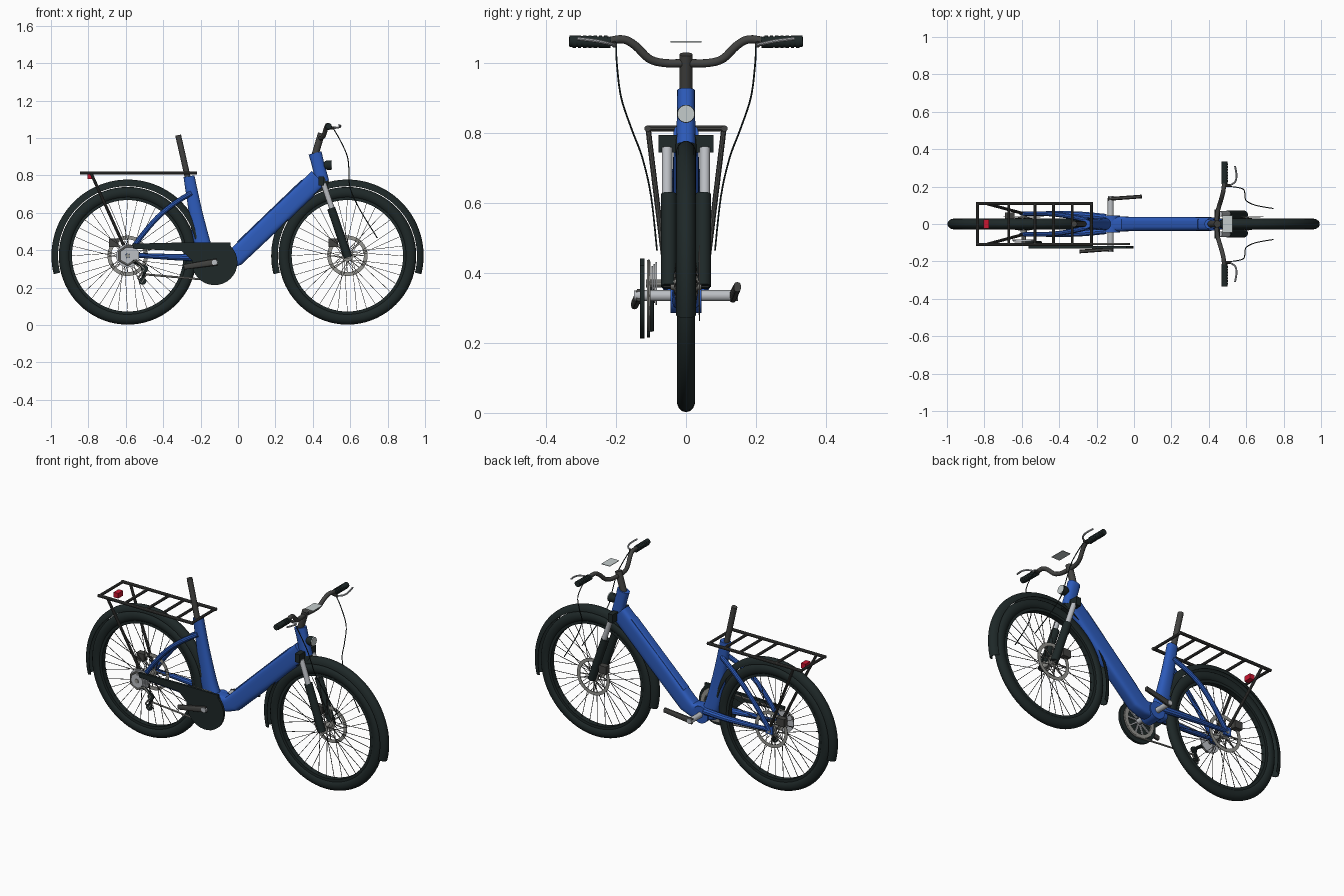
import bpy, bmesh, math
from mathutils import Vector

if "Cube" in bpy.data.objects:
    bpy.data.objects.remove(bpy.data.objects["Cube"])


def material(name, *rgb):
    m = bpy.data.materials.new(name)
    m.use_nodes = True
    m.diffuse_color = (*rgb, 1)
    m.node_tree.nodes["Principled BSDF"].inputs["Base Color"].default_value = (*rgb, 1)
    return m


BLUE = material("frame blue", .026, .105, .5)
BLACK = material("rubber black", .013, .021, .021)
DARK = material("dark grey metal", .055, .055, .052)
STEEL = material("steel grey", .3, .3, .28)
SILVER = material("silver", .5, .52, .55)
GLASS = material("pale glass", .55, .6, .6)
RED = material("lamp red", .6, .008, .03)
made = []


def finish(name, bm, mat):
    bmesh.ops.recalc_face_normals(bm, faces=bm.faces)
    mesh = bpy.data.meshes.new(name)
    bm.to_mesh(mesh)
    bm.free()
    mesh.materials.append(mat)
    ob = bpy.data.objects.new(name, mesh)
    bpy.context.collection.objects.link(ob)
    made.append(ob)


def skin(bm, rings, closed):
    """Join rings of points into a tube, capped when open."""
    rings = [[bm.verts.new(p) for p in ring] for ring in rings]
    n = len(rings[0])
    for a, b in zip(rings, rings[1:] + (rings[:1] if closed else [])):
        for i in range(n):
            j = (i + 1) % n
            bm.faces.new((a[i], a[j], b[j], b[i]))
    if not closed:
        bm.faces.new(rings[0])
        bm.faces.new(rings[-1])


def rounded(rows, steps):
    """Catmull-Rom interpolation of point and radius rows."""
    out = []
    for i in range(len(rows) - 1):
        p, q = rows[max(i - 1, 0)], rows[i]
        r, s = rows[i + 1], rows[min(i + 2, len(rows) - 1)]
        for k in range(steps):
            t = k / steps
            out.append([.5 * (2*b + (c-a)*t + (2*a-5*b+4*c-d)*t*t + (3*b-a-3*c+d)*t**3)
                        for a, b, c, d in zip(p, q, r, s)])
    return out + [rows[-1]]


def add_sweep(bm, path, rad, sides=10, steps=0, power=1, closed=False):
    rads = rad if isinstance(rad, list) else [rad] * len(path)
    rows = [[*p, *(r if isinstance(r, tuple) else (r, r))] for p, r in zip(path, rads)]
    if steps:
        rows = rounded(rows, steps)
    pts = [Vector(r[:3]) for r in rows]
    n = len(pts)
    u, rings = None, []
    for i, p in enumerate(pts):
        if closed:
            t = pts[(i + 1) % n] - pts[i - 1]
        else:
            t = pts[min(i + 1, n - 1)] - pts[max(i - 1, 0)]
        t.normalize()
        if u is None:
            u = Vector((0, 1, 0)) if abs(t.y) < .9 else Vector((1, 0, 0))
        u = (u - t * u.dot(t)).normalized()
        v = t.cross(u)
        ring = []
        for k in range(sides):
            a = math.tau * (k + .5) / sides
            c, s = (math.copysign(abs(f) ** power, f) for f in (math.cos(a), math.sin(a)))
            ring.append(p + u * c * rows[i][3] + v * s * rows[i][4])
        rings.append(ring)
    skin(bm, rings, closed)


def sweep(name, path, rad, mat, **kw):
    bm = bmesh.new()
    add_sweep(bm, path, rad, **kw)
    finish(name, bm, mat)


def box(name, c, size, mat):
    x, y, z = c
    h = size[2] / 2
    sweep(name, [(x, y, z - h), (x, y, z + h)], (size[1] * .707, size[0] * .707), mat, sides=4)


def revolve(name, profile, x, z, mat, start=0, end=360, segs=72):
    """Spin a closed (radius, y) profile about an axle along y."""
    full = end - start == 360
    bm = bmesh.new()
    angles = [math.radians(start + (end - start) * i / segs) for i in range(segs + (not full))]
    skin(bm, [[(x + r * math.cos(a), y, z + r * math.sin(a)) for r, y in profile]
              for a in angles], full)
    finish(name, bm, mat)


def ring(name, r0, r1, y, half, x, z, mat, segs=48):
    revolve(name, [(r0, y - half), (r1, y - half), (r1, y + half), (r0, y + half)], x, z, mat, segs=segs)


def polar(x, z, r, a, y):
    return (x + r * math.cos(a), y, z + r * math.sin(a))


def arms(name, count, r0, r1, y0, y1, x, z, twist, rad, mat):
    bm = bmesh.new()
    for i in range(count):
        a = math.tau * i / count
        side = 1 if i % 2 else -1
        turn = twist if i % 4 < 2 else -twist
        add_sweep(bm, [polar(x, z, r0, a + turn, y0 * side if y1 == 0 else y0),
                       polar(x, z, r1, a, y1)], rad, sides=4)
    finish(name, bm, mat)


# Wheels, mudguards and brake discs
HUB = .37
for label, cx, guard_start in (("front", .585, -14), ("rear", -.59, 14)):
    circle = [math.tau * i / 14 for i in range(14)]
    revolve(label + "_tyre", [(.337 + .031 * math.cos(a), .026 * math.sin(a)) for a in circle], cx, HUB, BLACK)
    ring(label + "_rim", .298, .322, 0, .016, cx, HUB, BLACK, 72)
    ring(label + "_hub", .006, .018, 0, .045, cx, HUB, STEEL, 20)
    for s in (-.032, .032):
        ring(label + "_hub_flange", .01, .03, s, .003, cx, HUB, STEEL, 24)
    arms(label + "_spokes", 36, .028, .3, .032, 0, cx, HUB, .7, .0017, DARK)
    fan = [math.radians(-90 + 20 * i) for i in range(10)]
    outer = [(.372 + .036 * math.cos(a), .029 * math.sin(a)) for a in fan]
    inner = [(.372 + .032 * math.cos(a), .026 * math.sin(a)) for a in reversed(fan)]
    revolve(label + "_mudguard", outer + inner, cx, HUB, BLACK, guard_start, 194, 60)
    ring(label + "_brake_disc", .088, .108, .038, .0015, cx, HUB, STEEL)
    arms(label + "_disc_arms", 8, .02, .09, .038, .038, cx, HUB, .4, .0035, STEEL)
    box(label + "_brake_caliper", (cx - .075, .045, .44), (.05, .035, .045), DARK)

# Axles: the rear one carries the sprockets
sweep("front_axle", [(.585, -.065, HUB), (.585, .065, HUB)], .01, STEEL)
sweep("rear_axle", [(-.59, -.115, HUB), (-.59, .065, HUB)], .012, STEEL)

# Main frame
sweep("down_tube", [(-.2, 0, .35), (-.13, 0, .34), (-.06, 0, .338), (-.015, 0, .36), (.2, 0, .566), (.43, 0, .785)],
      [(.035, .035), (.04, .045), (.04, .042), (.038, .05), (.038, .053), (.036, .052)],
      BLUE, sides=24, power=.5)
sweep("battery_cover", [(.0, 0, .44), (.345, 0, .771)], (.026, .008), BLUE, sides=12, power=.5)
sweep("seat_tube", [(-.262, 0, .795), (-.23, 0, .62), (-.19, 0, .43), (-.16, 0, .34)],
      [(.024, .03), (.026, .036), (.032, .046), (.035, .05)], BLUE, sides=16, steps=4, power=.8)
sweep("bottom_bracket", [(-.125, -.045, .335), (-.125, .045, .335)], .05, BLUE, sides=24)
sweep("seat_post", [(-.26, 0, .75), (-.32, 0, 1.015)], .016, DARK, sides=16)
sweep("head_tube", [(.412, 0, .92), (.425, 0, .87), (.452, 0, .765)],
      [(.026, .036), (.026, .034), (.028, .036)], BLUE, sides=20, power=.8)
sweep("stem", [(.412, 0, .91), (.446, 0, 1.025)], .019, DARK, sides=16)

# Stays, fork legs and rack struts on both sides
for side, s in (("left", 1), ("right", -1)):
    sweep(side + "_seat_stay", [(-.25, .02*s, .705), (-.34, .04*s, .65), (-.43, .053*s, .575),
          (-.52, .055*s, .47), (-.59, .055*s, .37)], .0135, BLUE, steps=4)
    sweep(side + "_chain_stay", [(-.15, .035*s, .36), (-.3, .05*s, .362), (-.45, .055*s, .368),
          (-.59, .055*s, .375)], [.02, .018, .014, .012], BLUE, steps=4)
    box(side + "_dropout", (-.59, .055*s, .375), (.045, .012, .05), BLUE)
    sweep(side + "_fork_slider", [(.457, .054*s, .757), (.51, .054*s, .6)], .015, SILVER, sides=16)
    sweep(side + "_fork_leg", [(.498, .049*s, .625), (.588, .049*s, .362)], .0225, BLACK, sides=16)
    sweep(side + "_rack_rail", [(-.845, .11*s, .813), (-.22, .11*s, .813)], .009, DARK)
    sweep(side + "_rack_strut", [(-.785, .108*s, .81), (-.6, .058*s, .4)], .008, DARK)

    # Handlebar controls
    sweep(side + "_grip", [(.483, .215*s, 1.059), (.485, .334*s, 1.063)], .0165, BLACK, sides=16)
    for i in range(7):
        y = .225 + .015 * i
        sweep(side + "_grip_rib", [(.484, y*s, 1.061), (.484, (y + .009)*s, 1.061)], .0178, BLACK, sides=16)
    sweep(side + "_lever_mount", [(.48, .205*s, 1.056), (.515, .205*s, 1.052)], .008, DARK)
    sweep(side + "_brake_lever", [(.51, .205*s, 1.052), (.54, .225*s, 1.057), (.548, .26*s, 1.064),
          (.54, .31*s, 1.07)], .005, SILVER, steps=4, sides=8)
    sweep(side + "_brake_cable", [(.51, .2*s, 1.05), (.545, .197*s, .99), (.585, .185*s, .9), (.594, .155*s, .81),
          (.6, .125*s, .73), (.65, .1*s, .62), (.745, .083*s, .465)], .0028, BLACK, steps=5, sides=6)

half = [(.442, 0, 1), (.446, .06, 1), (.458, .105, 1.012), (.47, .145, 1.05),
        (.478, .18, 1.068), (.483, .225, 1.062)]
sweep("handlebar", [(x, -y, z) for x, y, z in half[:0:-1]] + half, .012, DARK, steps=4, sides=12)
box("display", (.5, 0, 1.061), (.055, .09, .003), GLASS)

# Fork crown and headlamp
box("fork_crown", (.445, 0, .77), (.03, .156, .05), BLACK)
sweep("headset_cup", [(.449, 0, .785), (.464, 0, .735)], .03, BLACK, sides=20)
sweep("headlamp", [(.45, 0, .85), (.475, 0, .855), (.498, 0, .855)], [.012, .026, .026], BLACK, sides=20)
sweep("headlamp_lens", [(.498, 0, .855), (.503, 0, .855)], .025, GLASS, sides=20)

# Luggage rack and tail lamp
for x in (-.837, -.67, -.53, -.43, -.33, -.228):
    sweep("rack_crossbar", [(x, -.11, .813), (x, .11, .813)], .008, DARK)
box("tail_lamp", (-.79, 0, .795), (.03, .046, .03), RED)

# Chainring, sprockets and chain, all on one chain line
BX, BZ, LINE = -.125, .335, -.107
ring("chainring", .078, .098, LINE, .005, BX, BZ, STEEL)
arms("chainring_arms", 10, .02, .082, LINE, LINE, BX, BZ, 0, .006, SILVER)
for i in range(5):
    ring("sprocket", .012, .062 - .006 * i, LINE + .022 - .006 * i, .002, -.59, HUB, SILVER, 32)
chain = [polar(BX, BZ, .1, math.radians(100 - 20 * i), LINE) for i in range(10)]
chain += [(-.49, LINE, .27), (-.515, LINE, .225), (-.535, LINE, .25), (-.5, LINE, .3)]
chain += [polar(-.59, HUB, .05, math.radians(a), LINE) for a in (-30, -90, -150, 150, 100)]
sweep("chain", chain, .0055, STEEL, sides=6, closed=True)
sweep("derailleur_cage", [(-.58, -.1, .35), (-.52, -.1, .32), (-.5, -.1, .285), (-.515, -.1, .235)],
      .009, BLACK, steps=3)
for x, z in ((-.5, .3), (-.51, .235)):
    ring("derailleur_pulley", .004, .02, LINE, .004, x, z, BLACK, 18)

# Chain guard
outline = [polar(BX, BZ, .122, math.radians(45 - 11.5 * i), 0) for i in range(21)]
outline += [(-.3, 0, .395), (-.56, 0, .408), (-.565, 0, .435), (-.3, 0, .441), (-.04, 0, .441)]
bm = bmesh.new()
skin(bm, [[(x, y, z) for x, _, z in outline] for y in (-.132, -.118)], False)
finish("chain_guard", bm, BLACK)

# Cranks
sweep("crank_axle", [(BX, -.138, BZ), (BX, .138, BZ)], .016, SILVER, sides=16)
for side, s in (("left", 1), ("right", -1)):
    sweep(side + "_crank_arm", [(BX - .012 * s, .134 * s, BZ - .002 * s), (BX + .165 * s, .147 * s, BZ + .025 * s)],
          [(.01, .018), (.01, .014)], DARK, power=.7, sides=14)
    sweep(side + "_crank_boss", [(BX, .125 * s, BZ), (BX, .149 * s, BZ)], .015, SILVER, sides=16)

# Smooth shading with sharp edges kept
bpy.ops.object.select_all(action="DESELECT")
for ob in made:
    ob.select_set(True)
bpy.context.view_layer.objects.active = made[0]
bpy.ops.object.shade_smooth_by_angle(angle=math.radians(35))
